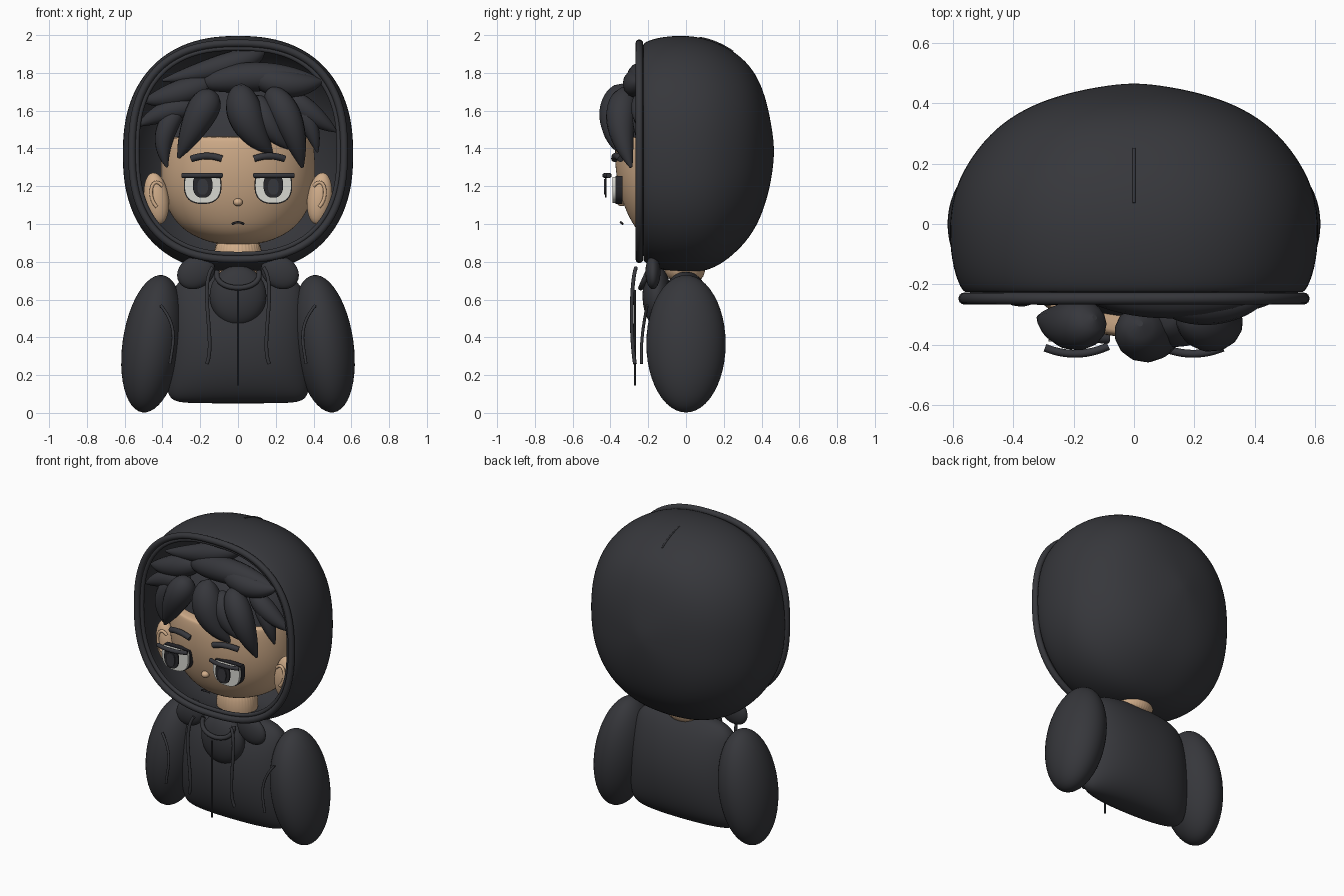
import bpy, bmesh, math
from mathutils import Vector

if "Cube" in bpy.data.objects:
    bpy.data.objects.remove(bpy.data.objects["Cube"])


def material(name, rgb):
    m = bpy.data.materials.new(name)
    m.diffuse_color = (*rgb, 1)
    m.use_nodes = True
    m.node_tree.nodes["Principled BSDF"].inputs["Base Color"].default_value = m.diffuse_color
    return m


CLOTH = material("charcoal cloth", (0.037, 0.038, 0.044))
HAIR = material("dark hair", (0.037, 0.038, 0.045))
SKIN = material("tan skin", (0.64, 0.42, 0.255))
WHITE = material("eye white", (0.68, 0.68, 0.63))
BLACK = material("near black", (0.020, 0.020, 0.024))


def finish(name, bm, mat):
    bmesh.ops.recalc_face_normals(bm, faces=bm.faces)
    me = bpy.data.meshes.new(name)
    bm.to_mesh(me)
    bm.free()
    me.materials.append(mat)
    ob = bpy.data.objects.new(name, me)
    bpy.context.collection.objects.link(ob)
    bpy.ops.object.select_all(action='DESELECT')
    bpy.context.view_layer.objects.active = ob
    ob.select_set(True)
    bpy.ops.object.shade_smooth_by_angle(angle=math.radians(50))
    return ob


def squircle(rx, ry, n, count=40):
    """Superellipse outline."""
    pts = []
    for i in range(count):
        a = 2 * math.pi * i / count
        c, s = math.cos(a), math.sin(a)
        pts.append((rx * math.copysign(abs(c) ** (2 / n), c),
                    ry * math.copysign(abs(s) ** (2 / n), s)))
    return pts


def loft(name, rings, along_y, n, mat, open_start=False, wall=0):
    """Rings are (position, half width, low, high)."""
    bm = bmesh.new()
    loops = []
    for t, r, lo, hi in rings:
        mid = (lo + hi) / 2
        loops.append([bm.verts.new((x, t, mid + v) if along_y else (x, mid + v, t))
                      for x, v in squircle(r, (hi - lo) / 2, n)])
    for a, b in zip(loops, loops[1:]):
        for i in range(len(a)):
            j = (i + 1) % len(a)
            bm.faces.new((a[i], a[j], b[j], b[i]))
    bm.faces.new(loops[-1])
    if not open_start:
        bm.faces.new(loops[0])
    ob = finish(name, bm, mat)
    if wall:
        mod = ob.modifiers.new("wall", 'SOLIDIFY')
        mod.thickness, mod.offset = wall, -1
    ob.modifiers.new("smooth", 'SUBSURF').levels = 2
    ob.modifiers["smooth"].render_levels = 2
    return ob


def ball(name, loc, size, mat, rot=(0, 0, 0), seg=40, cut=None):
    """Ellipsoid, optionally cut flat below a local height."""
    bm = bmesh.new()
    bmesh.ops.create_uvsphere(bm, u_segments=seg, v_segments=seg // 2, radius=1)
    bmesh.ops.scale(bm, vec=size, verts=bm.verts)
    if cut is not None:
        bmesh.ops.bisect_plane(bm, geom=bm.verts[:] + bm.edges[:] + bm.faces[:],
                               plane_co=(0, 0, cut), plane_no=(0, 0, 1), clear_inner=True)
        bmesh.ops.holes_fill(bm, edges=[e for e in bm.edges if e.is_boundary])
    ob = finish(name, bm, mat)
    ob.location = loc
    ob.rotation_euler = [math.radians(a) for a in rot]
    return ob


def tube(name, pts, r, mat, leaf=False, closed=False):
    """Tube through the points; a leaf swells in the middle and ends in a tip."""
    path = [Vector(p) for p in pts]
    if not closed:
        k, fine = len(pts) - 1, []
        for s in range(21):
            u, p = s / 20 * k, Vector((0, 0, 0))
            for i, q in enumerate(path):
                w = 1
                for j in range(k + 1):
                    if j != i:
                        w *= (u - j) / (i - j)
                p += q * w
            fine.append(p)
        path = fine
    cu = bpy.data.curves.new(name, 'CURVE')
    cu.dimensions = '3D'
    cu.bevel_depth, cu.bevel_resolution, cu.use_fill_caps = r, 5, True
    sp = cu.splines.new('POLY')
    sp.points.add(len(path) - 1)
    sp.use_cyclic_u = closed
    for i, p in enumerate(path):
        sp.points[i].co = (*p, 1)
        if leaf:
            t = i / (len(path) - 1)
            sp.points[i].radius = max(0.03, math.sin(math.pi * t ** 0.75)) ** 0.65
    sp.use_smooth = True
    cu.materials.append(mat)
    ob = bpy.data.objects.new(name, cu)
    bpy.context.collection.objects.link(ob)
    bpy.ops.object.select_all(action='DESELECT')
    bpy.context.view_layer.objects.active = ob
    ob.select_set(True)
    bpy.ops.object.convert(target='MESH')
    return ob


def plate(name, pts, y0, y1, mat):
    """Flat outline in x and z, extruded along y."""
    bm = bmesh.new()
    a = [bm.verts.new((x, y0, z)) for x, z in pts]
    b = [bm.verts.new((x, y1, z)) for x, z in pts]
    bm.faces.new(a)
    bm.faces.new(b)
    for i in range(len(a)):
        j = (i + 1) % len(a)
        bm.faces.new((a[i], a[j], b[j], b[i]))
    return finish(name, bm, mat)


# Hood shell, rolled rim and crown seam
loft("hood", [(-.235, .568, .80, 1.96), (-.15, .603, .76, 1.99), (-.02, .617, .737, 2.003),
              (.1, .602, .745, 1.987), (.2, .557, .792, 1.948), (.3, .48, .882, 1.882),
              (.37, .388, .977, 1.797), (.42, .275, 1.10, 1.68), (.452, .14, 1.23, 1.53),
              (.466, .03, 1.35, 1.42)], True, 2.34, CLOTH, True, .03)
for nm, rx, rz, y, r in (("hood_rim", .562, .572, -.247, .02),
                         ("hood_inner_rim", .535, .545, -.235, .013)):
    tube(nm, [(x, y, 1.385 + z) for x, z in squircle(rx, rz, 2.5, 80)], r, CLOTH, closed=True)
tube("hood_seam", [(0, .07, 1.986), (0, .16, 1.961), (0, .25, 1.912)], .005, CLOTH)

# Head ending at the hairline, neck and hair cap
loft("head", [(.888, .06, -.08, .06), (.902, .15, -.16, .14), (.94, .245, -.235, .2),
              (1.0, .325, -.285, .25), (1.1, .385, -.332, .29), (1.2, .408, -.36, .31),
              (1.3, .412, -.376, .32), (1.4, .405, -.378, .32), (1.455, .395, -.37, .31),
              (1.465, .39, -.36, .30)], False, 2.05, SKIN)
loft("neck", [(.69, .10, -.08, .08), (.75, .135, -.13, .11), (.97, .125, -.12, .11)],
     False, 2, SKIN)
ball("hair_cap", (0, .03, 1.40), (.435, .34, .42), HAIR, seg=48, cut=.058)

# Hair locks: root, middle, tip, thickness
LOCKS = [
    ((.02, -.33, 1.74), (.05, -.365, 1.55), (.18, -.33, 1.37), .095),
    ((.10, -.30, 1.68), (.155, -.34, 1.54), (.27, -.32, 1.40), .07),
    ((.16, -.29, 1.71), (.265, -.345, 1.55), (.34, -.29, 1.30), .08),
    ((.29, -.22, 1.65), (.37, -.235, 1.54), (.42, -.22, 1.38), .05),
    ((.26, -.23, 1.69), (.38, -.23, 1.59), (.52, -.21, 1.49), .06),
    ((-.13, -.31, 1.70), (-.205, -.335, 1.57), (-.315, -.31, 1.35), .085),
    ((-.28, -.21, 1.63), (-.385, -.22, 1.48), (-.375, -.22, 1.30), .055),
    ((-.2, -.2, 1.62), (-.36, -.205, 1.60), (-.53, -.2, 1.52), .062),
    ((-.12, -.19, 1.76), (-.32, -.2, 1.69), (-.50, -.19, 1.65), .07),
    ((-.2, -.2, 1.74), (.13, -.235, 1.78), (.45, -.235, 1.75), .08),
    ((.06, -.24, 1.79), (.27, -.26, 1.74), (.45, -.23, 1.76), .075),
    ((.14, -.15, 1.91), (-.10, -.19, 1.83), (-.40, -.18, 1.76), .065),
]
for i, (a, b, c, r) in enumerate(LOCKS):
    tube(f"hair_lock_{i + 1}", [a, b, c], r, HAIR, leaf=True)

# Face details on both sides
for s, side in ((-1, "left"), (1, "right")):
    for nm, g, y0, y1, mat in (("eye_white", 0, -.39, -.372, WHITE),
                               ("eye_rim", .004, -.374, -.335, BLACK)):
        shape = [(s * .187 + x, min(1.205 + z, 1.25 + g))
                 for x, z in squircle(.096 + g, .095 + g, 2.5)]
        plate(f"{side}_{nm}", shape, y0, y1, mat)
    px = s * .187
    pupil = [(px + x, min(1.205 + z, 1.25)) for x, z in squircle(.052, .066, 2.4)]
    plate(f"{side}_pupil", pupil, -.428, -.42, BLACK)
    iris = [(px + x, 1.197 + z) for x, z in squircle(.028, .042, 2.4)]
    plate(f"{side}_iris", iris, -.434, -.427, HAIR)
    tube(f"{side}_eyelid", [(s * .085, -.405, 1.257), (s * .19, -.43, 1.257),
                            (s * .295, -.41, 1.257)], .013, HAIR)
    tube(f"{side}_eyebrow", [(s * .085, -.378, 1.345), (s * .165, -.37, 1.36),
                             (s * .245, -.345, 1.345)], .018, HAIR)
    # Ears with an inner fold
    ball(f"{side}_ear", (s * .432, -.13, 1.135), (.065, .05, .138), SKIN, (0, s * 8, 0), 28)
    tube(f"{side}_ear_fold", [(s * .40, -.17, 1.20), (s * .445, -.175, 1.215),
                              (s * .46, -.178, 1.16), (s * .43, -.178, 1.09)], .009, SKIN)
ball("nose", (0, -.34, 1.115), (.025, .025, .021), SKIN, seg=20)
tube("mouth", [(-.03, -.335, 1.0), (0, -.345, 1.009), (.03, -.335, 1.0)], .006, BLACK)

# Hoodie torso, thin at the hem and the shoulders
loft("torso", [(.05, .26, -.03, .02), (.06, .335, -.075, .06), (.09, .37, -.115, .105),
               (.15, .38, -.155, .15), (.25, .38, -.188, .18), (.38, .375, -.2, .19),
               (.5, .368, -.185, .175), (.6, .355, -.155, .145), (.68, .335, -.11, .105),
               (.73, .27, -.065, .06), (.75, .14, -.03, .03)], False, 2.3, CLOTH)
ball("chest_panel", (0, -.155, .62), (.15, .075, .16), CLOTH)
tube("neckline", [(-.11, -.20, .75), (-.06, -.235, .672), (.06, -.235, .672), (.11, -.20, .75)],
     .014, CLOTH)
tube("zip", [(0, -.27, .65), (0, -.27, .4), (0, -.27, .145)], .005, CLOTH)

# Sleeves, collar folds, drawstrings and creases on both sides
for s, side in ((-1, "left"), (1, "right")):
    ball(f"{side}_sleeve", (s * .453, 0, .366), (.158, .21, .367), CLOTH, (0, -s * 8.5, 0), 48)
    ball(f"{side}_collar", (s * .222, -.175, .745), (.105, .04, .085), CLOTH, (0, s * 30, 0), 28)
    tube(f"{side}_drawstring", [(s * .135, -.265, .77), (s * .165, -.285, .62),
                                (s * .152, -.285, .42), (s * .165, -.27, .26)], .010, CLOTH)
    tube(f"{side}_crease", [(s * .41, -.205, .57), (s * .35, -.225, .46),
                            (s * .345, -.235, .36), (s * .36, -.235, .26)], .008, CLOTH)
